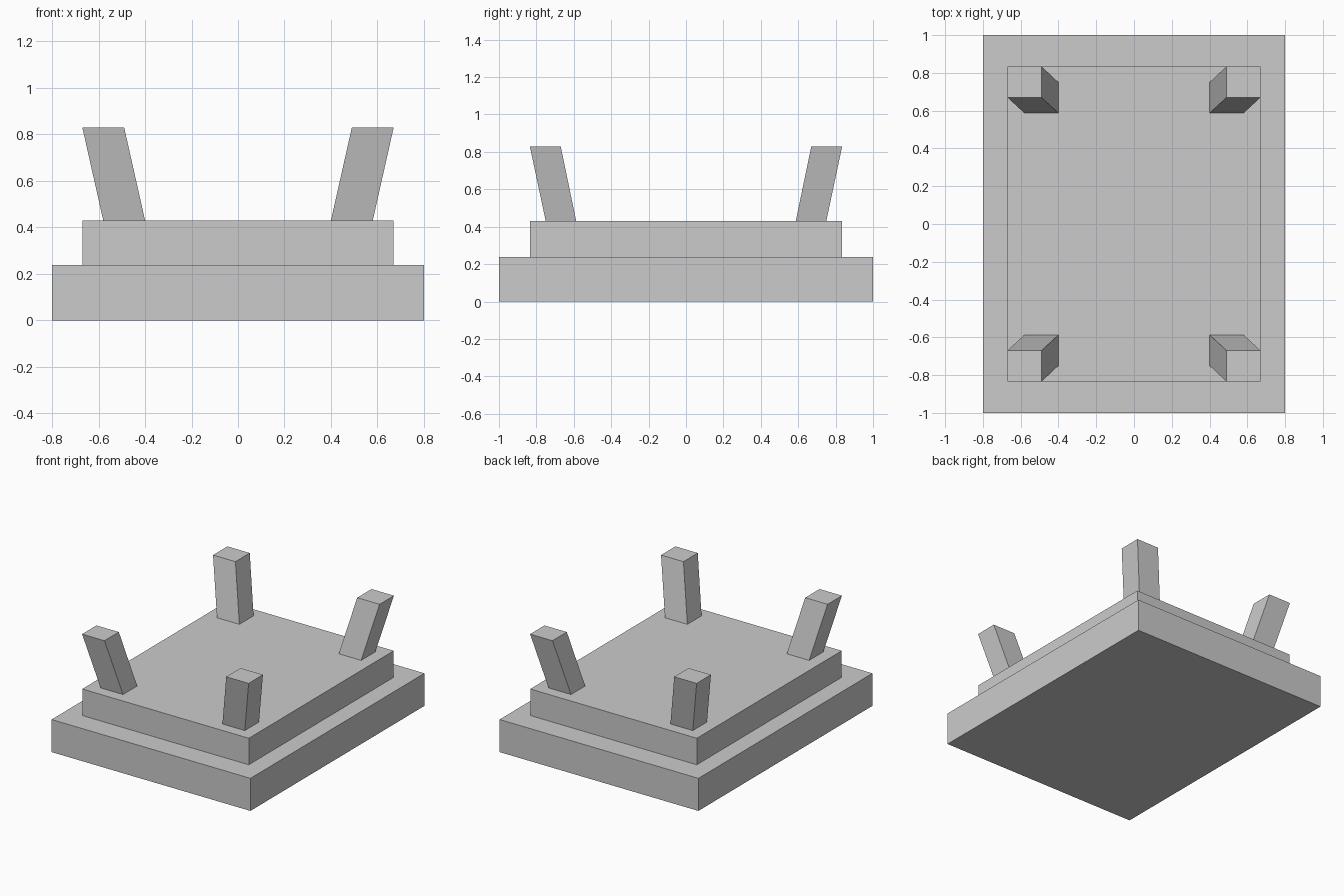
import bpy, bmesh
from mathutils import Vector

if "Cube" in bpy.data.objects:
    bpy.data.objects.remove(bpy.data.objects["Cube"])


def finish(bm, name):
    bmesh.ops.recalc_face_normals(bm, faces=bm.faces[:])
    mesh = bpy.data.meshes.new(name)
    bm.to_mesh(mesh)
    bm.free()
    obj = bpy.data.objects.new(name, mesh)
    bpy.context.collection.objects.link(obj)


def cut(bm, normal, offset):
    """Keep the side where normal . p < offset and cap the break."""
    n = Vector(normal)
    bmesh.ops.bisect_plane(bm, geom=bm.verts[:] + bm.edges[:] + bm.faces[:],
                           dist=1e-5, plane_co=n * (offset / n.length_squared),
                           plane_no=n, clear_outer=True)
    rim = [e for e in bm.edges if e.is_boundary]
    if rim:
        bmesh.ops.holes_fill(bm, edges=rim, sides=0)


def flip(plane):
    return tuple(-v for v in plane[0]), -plane[1]


def loft(sections):
    """Closed solid through rectangles given as (x0, x1, y0, y1, z)."""
    bm = bmesh.new()
    rings = [[bm.verts.new(p) for p in ((a, c, z), (b, c, z), (b, d, z), (a, d, z))]
             for a, b, c, d, z in sections]
    bm.faces.new(rings[0])
    bm.faces.new(rings[-1])
    for lo, hi in zip(rings, rings[1:]):
        for i in range(4):
            j = (i + 1) % 4
            bm.faces.new((lo[i], lo[j], hi[j], hi[i]))
    bmesh.ops.recalc_face_normals(bm, faces=bm.faces[:])
    return bm


def piece(name, sections, planes):
    bm = loft(sections)
    for normal, offset in planes:
        cut(bm, normal, offset)
    finish(bm, name)


# Two-step slab, broken along planes
slab = [(-.8, .8, -1, 1, 0), (-.8, .8, -1, 1, .237),
        (-.67, .67, -.833, .833, .237), (-.67, .67, -.833, .833, .43)]
left = ((1, 0, 0), -.06)
front_l = ((-.06, 1, -.1), .122)
front_r = ((.2, 1, -.17), .18)
corner_l = ((-1, -1.11, -1.875), 1.26)
corner_up = ((1, -.91, -.67), .95)
corner_low = ((1, -.907, -1.55), .841)
split = ((0, 0, 1), .12)

piece("slab_back_left", slab, [left, flip(front_l)])
piece("slab_back_right", slab, [flip(left), flip(front_r)])
piece("slab_front_left", slab, [left, front_l, corner_l])
piece("slab_chip_left", slab, [flip(corner_l), left])
piece("slab_front_right", slab, [flip(left), front_r, corner_up, corner_low])
piece("slab_corner_upper", slab, [flip(corner_up), flip(split)])
piece("slab_corner_lower", slab, [flip(corner_low), split])

# Four splayed posts; the left ones are snapped halfway up
for sx, side in ((-1, "left"), (1, "right")):
    for sy, end in ((-1, "front"), (1, "back")):
        post = [(sx * .40, sx * .58, sy * .587, sy * .75, .43),
                (sx * .49, sx * .67, sy * .67, sy * .835, .83)]
        name = f"post_{end}_{side}"
        if sx < 0:
            snap = ((-.22, 0, 1), .766)
            piece(name + "_lower", post, [snap])
            piece(name + "_upper", post, [flip(snap)])
        else:
            piece(name, post, [])
